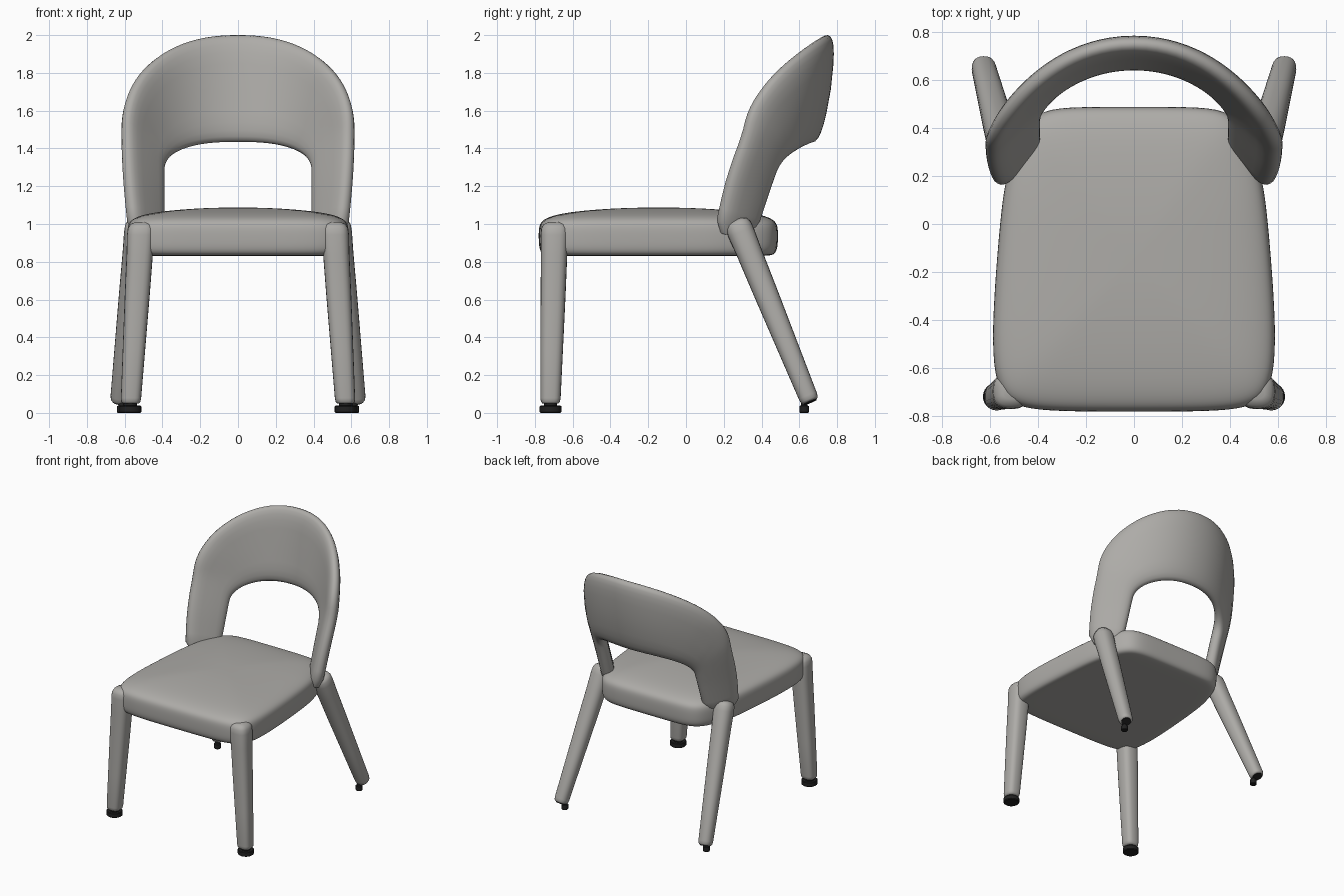
import bpy, bmesh, math
from mathutils import Vector

cube = bpy.data.objects.get("Cube")
if cube:
    bpy.data.objects.remove(cube, do_unlink=True)


def material(name, color, rough):
    m = bpy.data.materials.new(name)
    m.use_nodes = True
    m.diffuse_color = (*color, 1)
    bsdf = next(n for n in m.node_tree.nodes if n.type == 'BSDF_PRINCIPLED')
    bsdf.inputs["Base Color"].default_value = (*color, 1)
    bsdf.inputs["Roughness"].default_value = rough
    return m


FABRIC = material("warm grey upholstery", (0.42, 0.41, 0.39), 0.8)
BLACK = material("black rubber", (0.015, 0.015, 0.015), 0.6)


def spow(v, p):
    return math.copysign(abs(v) ** p, v)


def loft(name, rings, mat, subdivide=0, angle=60):
    """Skin closed rings of points and cap both ends."""
    bm = bmesh.new()
    loops = [[bm.verts.new(p) for p in ring] for ring in rings]
    for a, b in zip(loops, loops[1:]):
        for i in range(len(a)):
            j = (i + 1) % len(a)
            bm.faces.new((a[i], a[j], b[j], b[i]))
    bm.faces.new(loops[0][::-1])
    bm.faces.new(loops[-1])
    bmesh.ops.recalc_face_normals(bm, faces=bm.faces)
    mesh = bpy.data.meshes.new(name)
    bm.to_mesh(mesh)
    bm.free()
    mesh.materials.append(mat)
    obj = bpy.data.objects.new(name, mesh)
    bpy.context.collection.objects.link(obj)
    if subdivide:
        mod = obj.modifiers.new("Smooth", 'SUBSURF')
        mod.levels = mod.render_levels = subdivide
    bpy.ops.object.select_all(action='DESELECT')
    obj.select_set(True)
    bpy.context.view_layer.objects.active = obj
    bpy.ops.object.shade_smooth_by_angle(angle=math.radians(angle))
    return obj


# Seat cushion: half outline mirrored, stacked into a domed profile
half = [(0, -.78), (.2, -.78), (.4, -.775), (.51, -.75), (.572, -.68), (.592, -.5),
        (.575, -.2), (.55, .08), (.53, .2), (.49, .33), (.44, .43), (.36, .482), (.18, .487), (0, .487)]
outline = half + [(-x, y) for x, y in half[-2:0:-1]]
profile = [(.3, .83), (.9, .83), (.965, .835), (.995, .865), (1, .92), (1, .975),
           (.985, 1.01), (.93, 1.035), (.8, 1.058), (.55, 1.076), (.25, 1.086), (.05, 1.087)]
mid_y = -.146
loft("seat", [[(x * s, mid_y + (y - mid_y) * s, z) for x, y in outline]
              for s, z in profile], FABRIC, 2)


# Backrest: arched shell curving forward at the sides
CENTRE_Y = [(.9, .52), (1, .55), (1.2, .60), (1.43, .665), (1.7, .715), (2.05, .755)]


def shell_y(x, z):
    for (z0, y0), (z1, y1) in zip(CENTRE_Y, CENTRE_Y[1:]):
        if z <= z1 or z1 == CENTRE_Y[-1][0]:
            y = y0 + (y1 - y0) * (z - z0) / (z1 - z0)
            break
    return y - (.8 + .4 * max(0, 1.5 - z)) * x * x - .6 * x ** 4


def shell_normal(x, z):
    e = .03
    fx = (shell_y(x + e, z) - shell_y(x - e, z)) / (2 * e)
    fz = (shell_y(x, z + e) - shell_y(x, z - e)) / (2 * e)
    return Vector((-fx, 1, -fz)).normalized()


def arch(base_x, half_w, base_z, spring_z, rise, power, posts=8, steps=48):
    post = []
    for k in range(posts):
        t = k / posts
        post.append((base_x + (half_w - base_x) * math.sin(t * math.pi / 2),
                     base_z + (spring_z - base_z) * t))
    curve = []
    for k in range(steps + 1):
        a = math.pi * k / steps
        curve.append((half_w * spow(math.cos(a), 2 / power),
                      spring_z + rise * spow(math.sin(a), 2 / power)))
    return post + curve + [(-x, z) for x, z in reversed(post)]


inner = arch(.405, .4, .95, 1.26, .175, 2.5)
outer = arch(.562, .602, .95, 1.5, .5, 2.25)
rings = []
for k, ((xi, zi), (xo, zo)) in enumerate(zip(inner, outer)):
    end = .7 if k in (0, len(inner) - 1) else 1
    ring = []
    for i in range(24):
        a = 2 * math.pi * i / 24
        u = .5 + .5 * end * spow(math.cos(a), .6)
        x, z = xi + (xo - xi) * u, zi + (zo - zi) * u
        p = Vector((x, shell_y(x, z), z))
        ring.append(p + shell_normal(x, z) * (.05 * end * spow(math.sin(a), .8)))
    rings.append(ring)
loft("backrest", rings, FABRIC)


def leg(name, top, bottom, r_top, r_bottom, power, tilt):
    """Tapered leg with rounded ends; tilted ends sit square to its axis."""
    top, bottom = Vector(top), Vector(bottom)
    axis = (bottom - top).normalized() if tilt else Vector((0, 0, -1))
    side = Vector((1, 0, 0))
    side = (side - axis * side.dot(axis)).normalized()
    front = axis.cross(side)
    rings = []
    for t, s in [(0, .45), (.012, .8), (.035, .96), (.07, 1), (.18, .98), (.4, 1),
                 (.7, 1), (.97, 1), (.99, .95), (1, .8)]:
        r = (r_top + (r_bottom - r_top) * t) * s
        c = top.lerp(bottom, t)
        rings.append([c + side * (r * spow(math.cos(a), 2 / power))
                      + front * (r * spow(math.sin(a), 2 / power))
                      for a in [2 * math.pi * i / 24 for i in range(24)]])
    loft(name, rings, FABRIC)


def foot(name, x, y, profile):
    loft(name, [[(x + r * math.cos(a), y + r * math.sin(a), z)
                 for a in [2 * math.pi * i / 24 for i in range(24)]]
                for r, z in profile], BLACK, angle=35)


# Legs and glides on both sides
for label, s in (("left", 1), ("right", -1)):
    leg(f"front_leg_{label}", (s * .51, -.694, 1.01), (s * .568, -.718, .05),
        .075, .053, 2.8, False)
    leg(f"rear_leg_{label}", (s * .525, .265, 1.02), (s * .627, .657, .06),
        .073, .05, 2.3, True)
    foot(f"front_foot_{label}", s * .57, -.717,
         [(.052, 0), (.058, .005), (.058, .034), (.053, .038), (.035, .038), (.035, .06)])
    foot(f"rear_foot_{label}", s * .615, .625,
         [(.022, 0), (.025, .004), (.025, .036), (.017, .04), (.017, .09)])
    # Slanted rubber plate closing the rear leg end
    axis = Vector((s * .102, .392, -.96)).normalized()
    u = axis.orthogonal().normalized()
    v = axis.cross(u)
    end = Vector((s * .627, .657, .06))
    loft(f"rear_leg_plate_{label}",
         [[end + axis * d + (u * math.cos(a) + v * math.sin(a)) * .036
           for a in [2 * math.pi * i / 20 for i in range(20)]]
          for d in (-.003, .005)], BLACK, angle=35)
